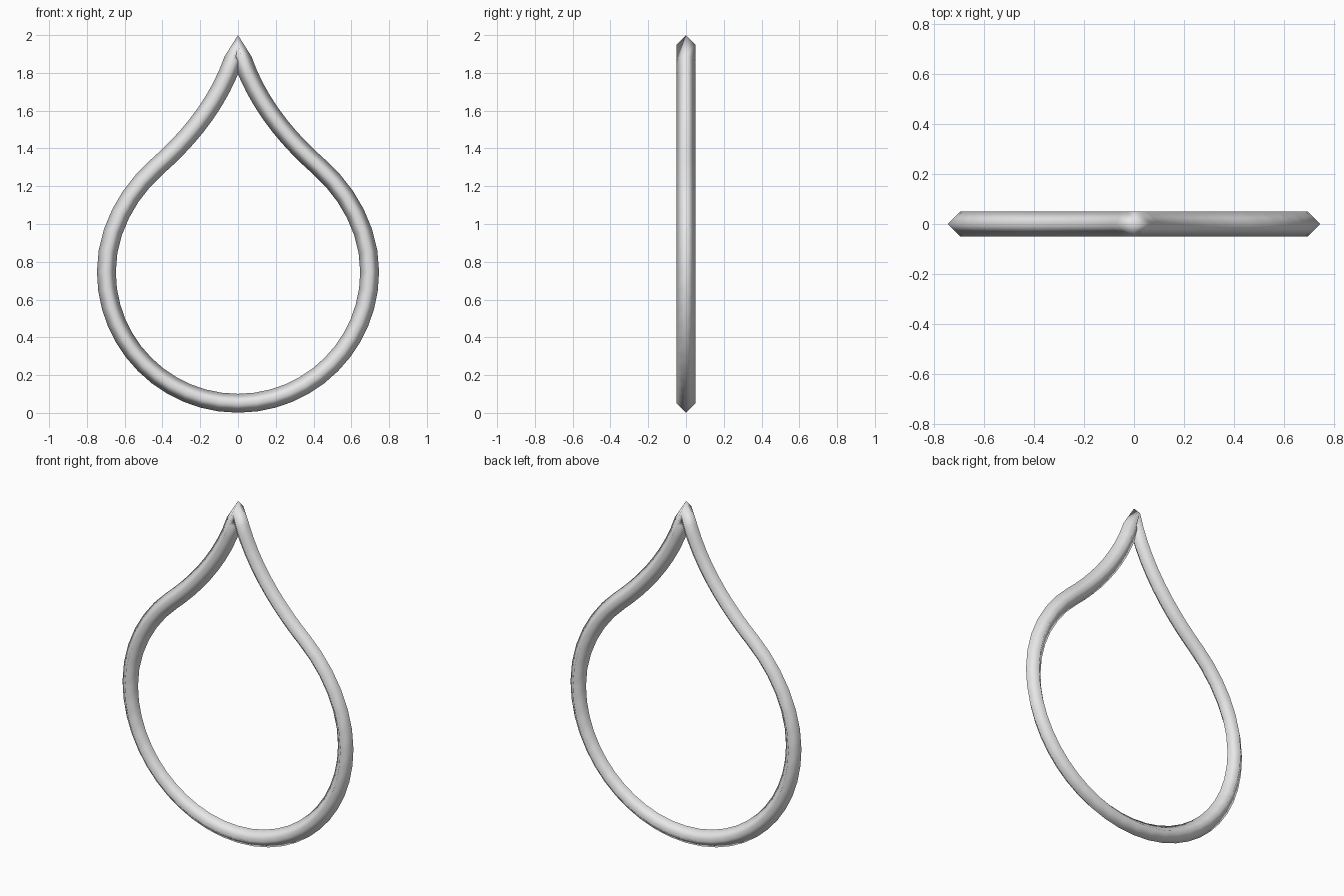
import bpy, bmesh, math
from mathutils import Vector
from mathutils.geometry import interpolate_bezier

if "Cube" in bpy.data.objects:
    bpy.data.objects.remove(bpy.data.objects["Cube"])

TUBE_R = 0.05


def V(x, z):
    return Vector((x, 0, z))


# Half of the teardrop centre line, from bottom to tip: (p0, h0, h1, p1, steps)
R, CZ = 0.697, 0.748
K = 0.5523 * R
segments = [
    (V(0, CZ - R), V(K, CZ - R), V(R, CZ - K), V(R, CZ), 12),
    (V(R, CZ), V(R, CZ + 0.215), V(0.585, 1.166), V(0.43, 1.302), 6),
    (V(0.43, 1.302), V(0.245, 1.463), V(0.07, 1.68), V(0, 1.95), 10),
]
half = [segments[0][0]]
for p0, h0, h1, p1, n in segments:
    half += interpolate_bezier(p0, h0, h1, p1, n + 1)[1:]

# Mirror the half to close the loop
path = half + [V(-p.x, p.z) for p in reversed(half[1:-1])]

# Sweep a four-sided section along the loop
bm = bmesh.new()
rings = []
count = len(path)
for i, p in enumerate(path):
    t = (path[(i + 1) % count] - path[i - 1]).normalized()
    out = Vector((t.z, 0, -t.x))
    side = Vector((0, 1, 0))
    rings.append([bm.verts.new(p + TUBE_R * (out * math.cos(a) + side * math.sin(a)))
                  for a in (k * math.pi / 2 for k in range(4))])
for i in range(count):
    a, b = rings[i], rings[(i + 1) % count]
    for k in range(4):
        m = (k + 1) % 4
        bm.faces.new((a[k], a[m], b[m], b[k])).smooth = True
bmesh.ops.recalc_face_normals(bm, faces=bm.faces)

mesh = bpy.data.meshes.new("teardrop_ring")
bm.to_mesh(mesh)
bm.free()
ring = bpy.data.objects.new("teardrop_ring", mesh)
bpy.context.collection.objects.link(ring)

# Plain light grey
grey = bpy.data.materials.new("light_grey")
grey.diffuse_color = (0.8, 0.8, 0.8, 1)
grey.use_nodes = True
grey.node_tree.nodes["Principled BSDF"].inputs["Base Color"].default_value = grey.diffuse_color
mesh.materials.append(grey)
